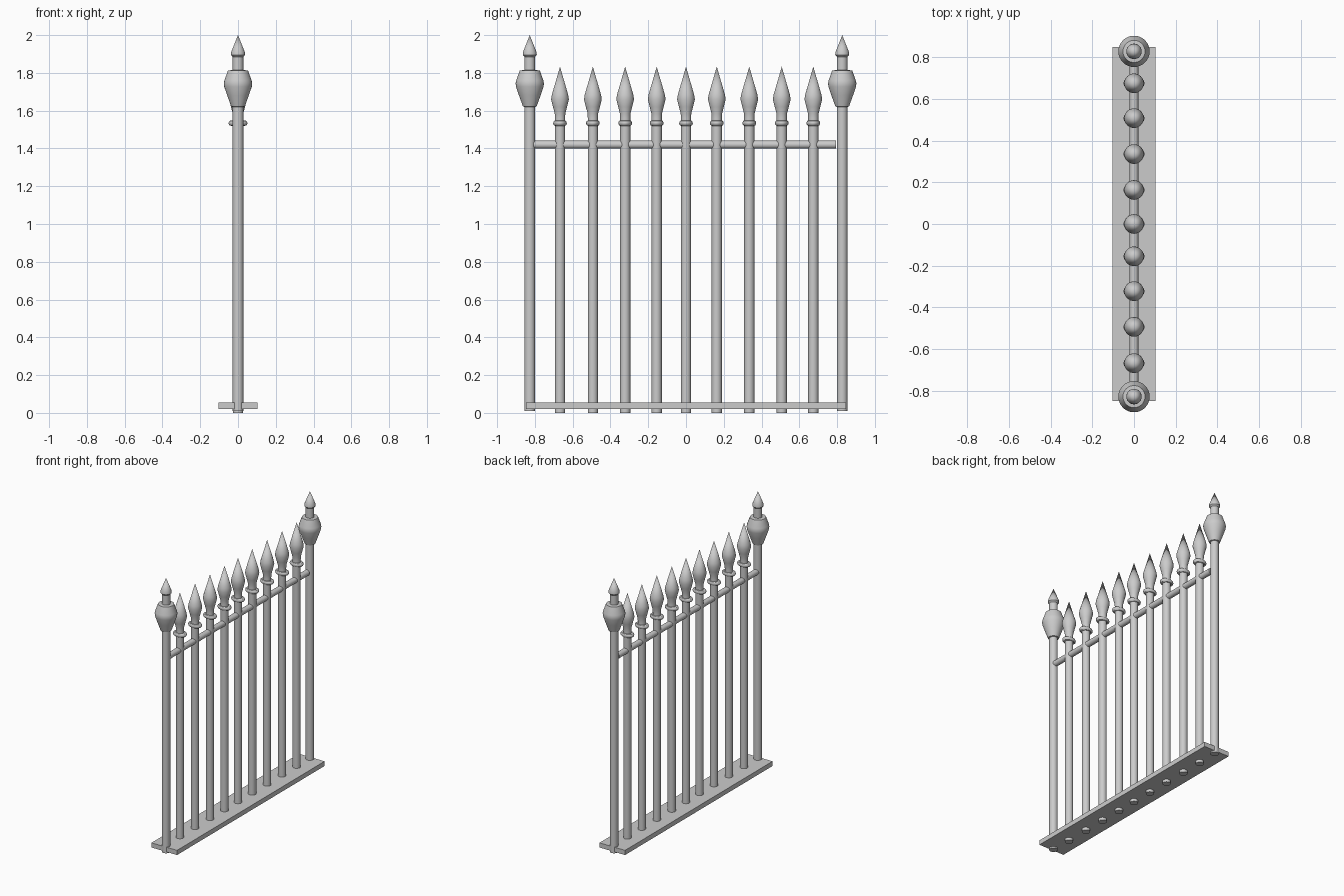
import bpy, math

if "Cube" in bpy.data.objects:
    bpy.data.objects.remove(bpy.data.objects["Cube"])

SEG = 32


def finish(ob, name):
    ob.name = name
    bpy.ops.object.select_all(action='DESELECT')
    ob.select_set(True)
    bpy.context.view_layer.objects.active = ob
    bpy.ops.object.shade_smooth_by_angle(angle=math.radians(30))
    return ob


def lathe(name, profile, y):
    """Spin (radius, z) points around a vertical axis; radius 0 closes to a point."""
    verts, rings, faces = [], [], []
    for r, z in profile:
        n = SEG if r > 0 else 1
        rings.append(range(len(verts), len(verts) + n))
        for i in range(n):
            a = 2 * math.pi * i / SEG
            verts.append((r * math.cos(a), r * math.sin(a), z))
    for lo, hi in zip(rings, rings[1:]):
        for i in range(SEG):
            j = (i + 1) % SEG
            if len(hi) == 1:
                faces.append((lo[i], lo[j], hi[0]))
            else:
                faces.append((lo[i], lo[j], hi[j], hi[i]))
    faces.append(tuple(reversed(rings[0])))
    me = bpy.data.meshes.new(name)
    me.from_pydata(verts, [], faces)
    ob = bpy.data.objects.new(name, me)
    bpy.context.collection.objects.link(ob)
    ob.location.y = y
    return finish(ob, name)


# Profiles from the foot up to the tip
PICKET = [(0.027, 0.0), (0.027, 1.56), (0.028, 1.585), (0.037, 1.62),
          (0.047, 1.66), (0.043, 1.685), (0, 1.833)]
POST = [(0.028, 0.01), (0.028, 1.62), (0.036, 1.622), (0.057, 1.68),
        (0.073, 1.727), (0.075, 1.745), (0.072, 1.76), (0.053, 1.813),
        (0.028, 1.815), (0.028, 1.885), (0.037, 1.895), (0.036, 1.91), (0, 2.0)]

# Spear-topped pickets with oval collars
for y in (-0.667, -0.493, -0.322, -0.155, 0.0, 0.163, 0.335, 0.507, 0.674):
    lathe("picket", PICKET, y)
    bpy.ops.mesh.primitive_torus_add(location=(0, y, 1.534), major_segments=SEG,
                                     minor_segments=12, major_radius=0.036,
                                     minor_radius=0.014)
    collar = bpy.context.object
    collar.scale.y = 0.72
    finish(collar, "picket_collar")

# End posts with bulb finials
for y in (-0.827, 0.827):
    lathe("end_post", POST, y)

# Upper rail
bpy.ops.mesh.primitive_cylinder_add(vertices=SEG, radius=0.021, depth=1.6,
                                    location=(0, -0.007, 1.42),
                                    rotation=(math.pi / 2, 0, 0))
finish(bpy.context.object, "upper_rail")

# Base plate
bpy.ops.mesh.primitive_cube_add(size=1, location=(0, 0, 0.037))
plate = bpy.context.object
plate.scale = (0.206, 1.696, 0.034)
finish(plate, "base_plate")
